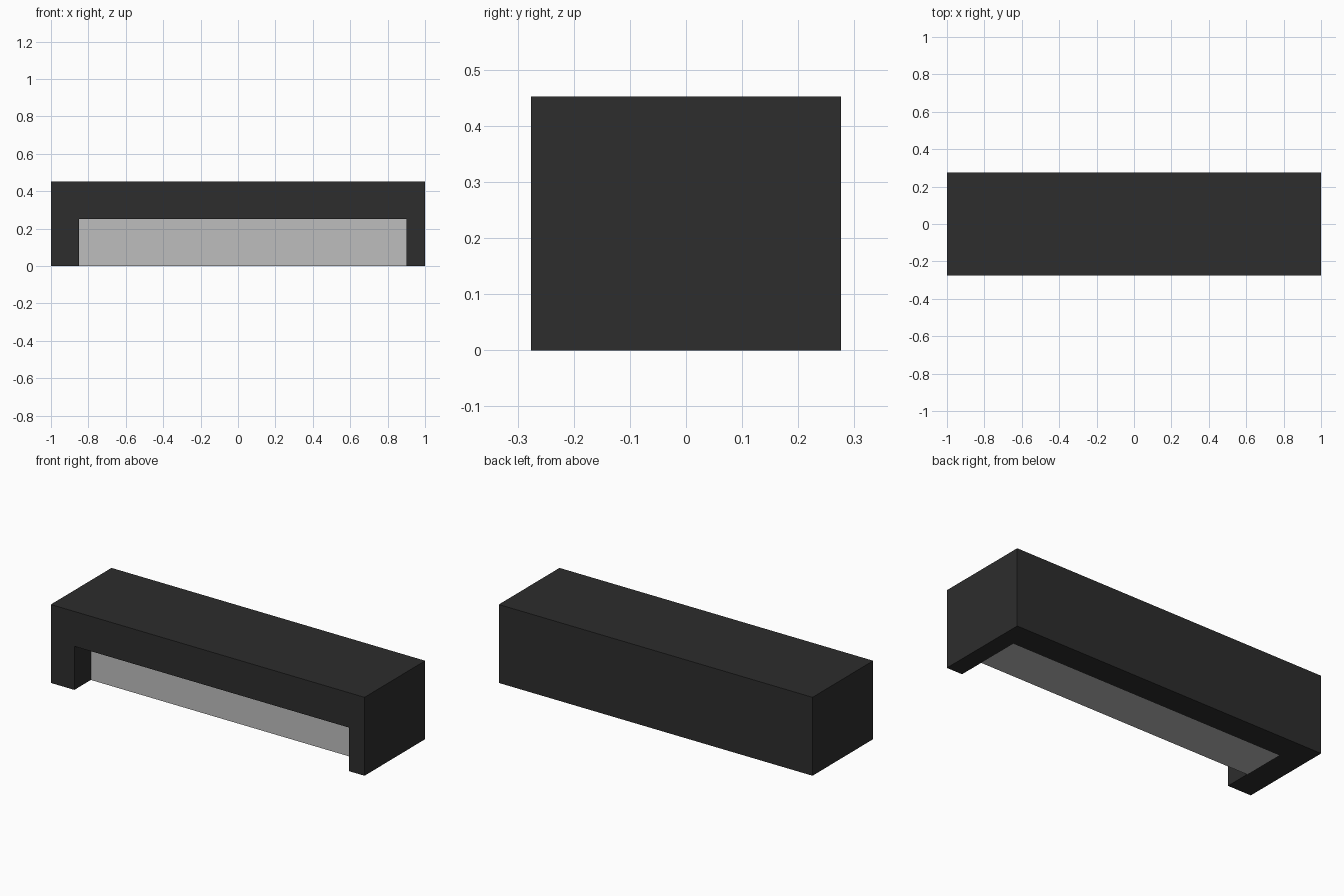
import bpy

default = bpy.data.objects.get("Cube")
if default:
    bpy.data.objects.remove(default, do_unlink=True)


def material(name, value):
    mat = bpy.data.materials.new(name)
    mat.use_nodes = True
    colour = (value, value, value, 1.0)
    mat.diffuse_color = colour
    mat.node_tree.nodes["Principled BSDF"].inputs["Base Color"].default_value = colour
    return mat


def box(name, x, y, z, mat):
    """Box spanning the given (low, high) range on each axis."""
    spans = (x, y, z)
    bpy.ops.mesh.primitive_cube_add(size=1, location=[(a + b) / 2 for a, b in spans])
    obj = bpy.context.object
    obj.name = obj.data.name = name
    obj.scale = [b - a for a, b in spans]
    bpy.ops.object.transform_apply(location=False, rotation=False, scale=True)
    obj.data.materials.append(mat)
    return obj


charcoal = material("charcoal", 0.026)
light_grey = material("light grey", 0.515)

HALF_DEPTH, HEIGHT = 0.276, 0.452
RECESS_X = (-0.85, 0.90)
RECESS_TOP = 0.251
PANEL_Y = (-0.126, 0.126)

# Housing with a recess open to the front and underneath
housing = box("housing", (-1, 1), (-HALF_DEPTH, HALF_DEPTH), (0, HEIGHT), charcoal)
cutter = box("recess_cutter", RECESS_X, (-0.5, PANEL_Y[1]), (-0.2, RECESS_TOP), charcoal)
cutter.hide_render = True

cut = housing.modifiers.new("recess", "BOOLEAN")
cut.operation = "DIFFERENCE"
cut.solver = "EXACT"
cut.object = cutter
bpy.context.view_layer.objects.active = housing
bpy.ops.object.modifier_apply(modifier=cut.name)
bpy.data.objects.remove(cutter, do_unlink=True)

# Light block filling the rear of the recess
box("recess_panel", RECESS_X, PANEL_Y, (0, RECESS_TOP), light_grey)
